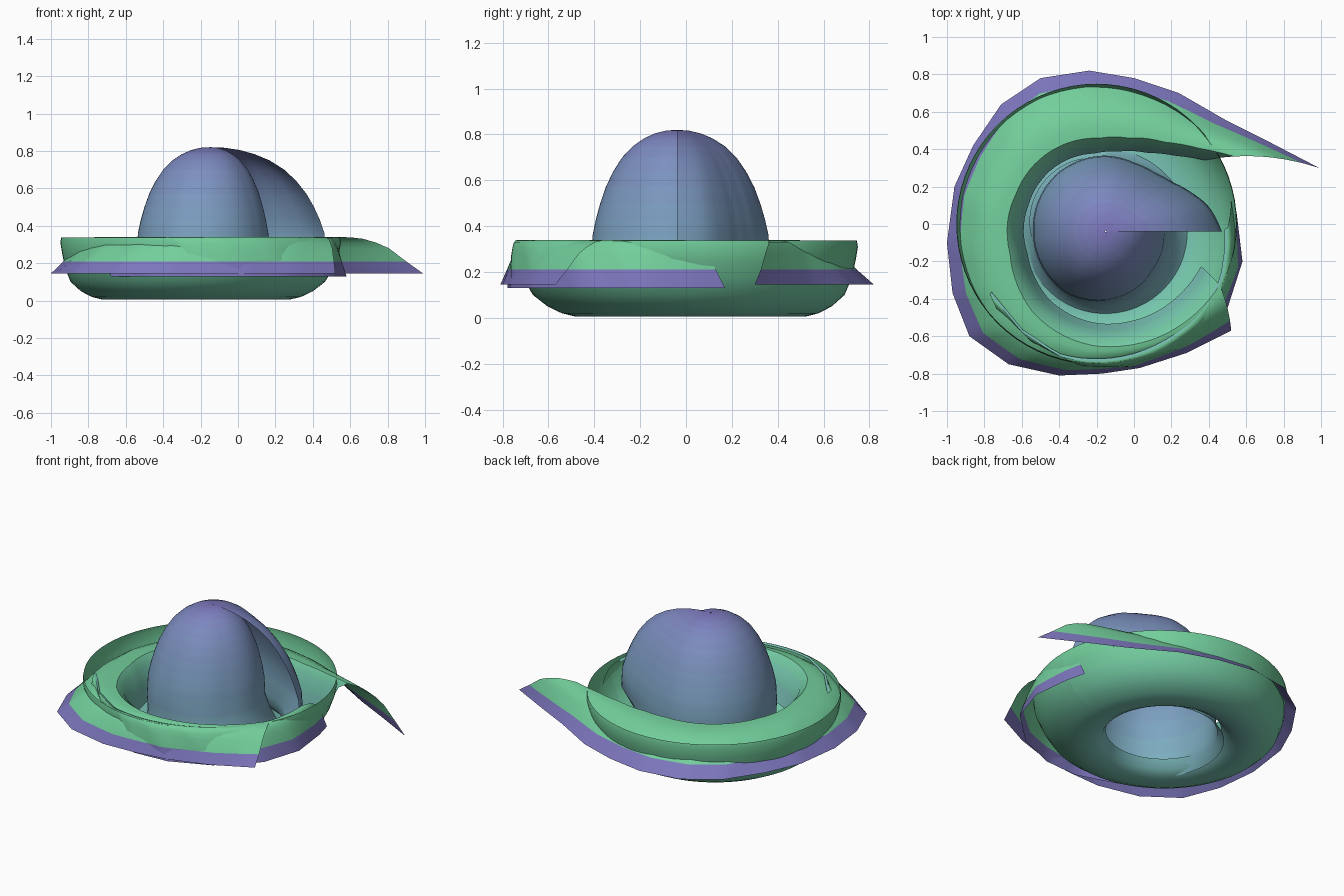
import bpy
import math

if "Cube" in bpy.data.objects:
    bpy.data.objects.remove(bpy.data.objects["Cube"])

# Colour ramp: purple, blue, teal, green
STOPS = [(.20, .18, .50), (.20, .27, .52), (.20, .36, .53), (.20, .48, .50), (.18, .57, .42), (.17, .62, .33)]
MATS = {}


def shade(t):
    """Material for a position on the colour ramp, t from 0 to 1."""
    t = round(t, 2)
    if t not in MATS:
        x = t * (len(STOPS) - 1)
        i = min(int(x), len(STOPS) - 2)
        c = [a + (b - a) * (x - i) for a, b in zip(STOPS[i], STOPS[i + 1])]
        MATS[t] = bpy.data.materials.new("ramp_%d" % (t * 100))
        MATS[t].diffuse_color = (*c, 1)
    return MATS[t]


def sheet(name, columns, ramp, angle=35):
    """Open surface lofted through columns of points; one colour per row."""
    rows = len(columns[0])
    verts = [p for col in columns for p in col]
    faces, ids = [], []
    for i in range(len(columns) - 1):
        for j in range(rows - 1):
            a = i * rows + j
            faces.append((a, a + 1, a + rows + 1, a + rows))
            ids.append(j)
    me = bpy.data.meshes.new(name)
    me.from_pydata(verts, [], faces)
    for t in ramp:
        me.materials.append(shade(t))
    me.polygons.foreach_set("material_index", ids)
    ob = bpy.data.objects.new(name, me)
    bpy.context.collection.objects.link(ob)
    bpy.ops.object.select_all(action='DESELECT')
    ob.select_set(True)
    bpy.context.view_layer.objects.active = ob
    bpy.ops.object.shade_smooth_by_angle(angle=math.radians(angle))
    return ob


def lerp_table(table, x):
    for (x0, y0), (x1, y1) in zip(table, table[1:]):
        if x <= x1:
            return y0 + (y1 - y0) * (x - x0) / (x1 - x0)
    return table[-1][1]


def polar(c, r, deg, z):
    a = math.radians(deg)
    return (c[0] + r * math.cos(a), c[1] + r * math.sin(a), z)


# Dome: a half egg whose radius shrinks over one turn, leaving an open flap
DOME_C = (-.15, -.04)
dome_profile = [(.004, .82), (.05, .817), (.1, .805), (.15, .783), (.2, .75), (.25, .70), (.29, .64),
                (.325, .57), (.35, .5), (.37, .43), (.385, .36), (.39, .25), (.385, .14), (.4, .06), (.44, .015)]
spiral = [(0, 1.59), (14, 1.45), (25, 1.28), (37, 1.13), (50, 1.05), (67, 1.02), (90, 1.04), (130, 1.04),
          (180, 1.0), (240, 1.0), (270, .95), (295, .9), (320, .84), (345, .82), (400, .78)]
cols = []
for i in range(101):
    deg = i * 4
    s = lerp_table(spiral, deg)
    cols.append([polar(DOME_C, r * (1 + (s - 1) * min(1, z / .25)), deg, z) for r, z in dome_profile])
sheet("dome", cols, [.55 * (j / 13) for j in range(14)])

# Bowl: rounded trough around the dome, open in the middle underneath
RING_C = (-.2, 0)
bowl_profile = [(.34, .09), (.37, .04), (.42, .012), (.5, .005), (.56, .02), (.62, .05), (.68, .1),
                (.715, .17), (.74, .25), (.75, .31), (.745, .338)]
cols = []
for i in range(73):
    col = []
    for r, z in bowl_profile:
        k = max(0, 1 - z / .25)     # the underside sits a little left and back
        col.append(polar((RING_C[0] - .025 * k, RING_C[1] + .02 * k), r, i * 5, z))
    cols.append(col)
sheet("bowl", cols, [.6, .66, .72, .78, .84, .88, .92, .96, 1, 1])


def rim(name, path, crests, tip_z, inner, skew):
    """Rolled rim: inner wall rising to a crest, then falling to the lip path.
    crests gives the crest radius against the position along the path."""
    fall = [(.15, .338), (.3, .33), (.45, .31), (.6, .28), (.8, .21), (1, tip_z)]
    cols = []
    n = 4
    for k in range((len(path) - 1) * n + 1):
        i = min(k // n, len(path) - 2)
        f = k / n - i
        x = path[i][0] * (1 - f) + path[i + 1][0] * f
        y = path[i][1] * (1 - f) + path[i + 1][1] * f
        dx, dy = x - RING_C[0], y - RING_C[1]
        r, deg = math.hypot(dx, dy), math.degrees(math.atan2(dy, dx))
        crest = min(lerp_table(crests, k / n), r - .04)
        col = [polar(RING_C, crest * q, deg + skew * (1 + (1 - q) * 2), z) for q, z in inner]
        col.append(polar(RING_C, crest, deg + skew, .34))
        for q, z in fall:
            col.append(polar(RING_C, crest + (r - crest) * q, deg + skew * (1 - q), z))
        cols.append(col)
    m = len(inner)
    sheet(name, cols, [.7 + .3 * j / m for j in range(m)] + [1] * 5 + [0])


# Outer rim: a wide roll at the pointed flap that tightens as it winds round
rim("outer_rim",
    [(.99, .30), (.74, .43), (.5, .55), (.24, .70), (0, .78), (-.24, .82), (-.5, .78), (-.71, .64), (-.86, .42),
     (-.96, .2), (-1, -.1), (-.97, -.37), (-.88, -.6), (-.67, -.75), (-.4, -.81), (-.17, -.8),
     (.03, -.77), (.28, -.69), (.52, -.57)],
    [(0, .82), (1, .68), (2, .57), (3, .49), (4, .46), (8, .46), (10, .49), (12, .58), (14, .65), (16, .69), (18, .735)],
    .145, [(.82, .1), (.87, .2), (.93, .3)], 12)

# Second rim layer, emerging from under the first on the right side
rim("inner_rim",
    [(-.68, -.54), (-.45, -.7), (-.2, -.78), (.03, -.765), (.28, -.66), (.5, -.45), (.58, -.2),
     (.55, .05), (.52, .17)],
    [(0, .735), (8, .735)],
    .13, [(.98, .335)], -15)

for m in bpy.data.materials:
    if m.users and not m.is_grease_pencil:
        m.use_nodes = True
        m.node_tree.nodes["Principled BSDF"].inputs["Base Color"].default_value = m.diffuse_color
